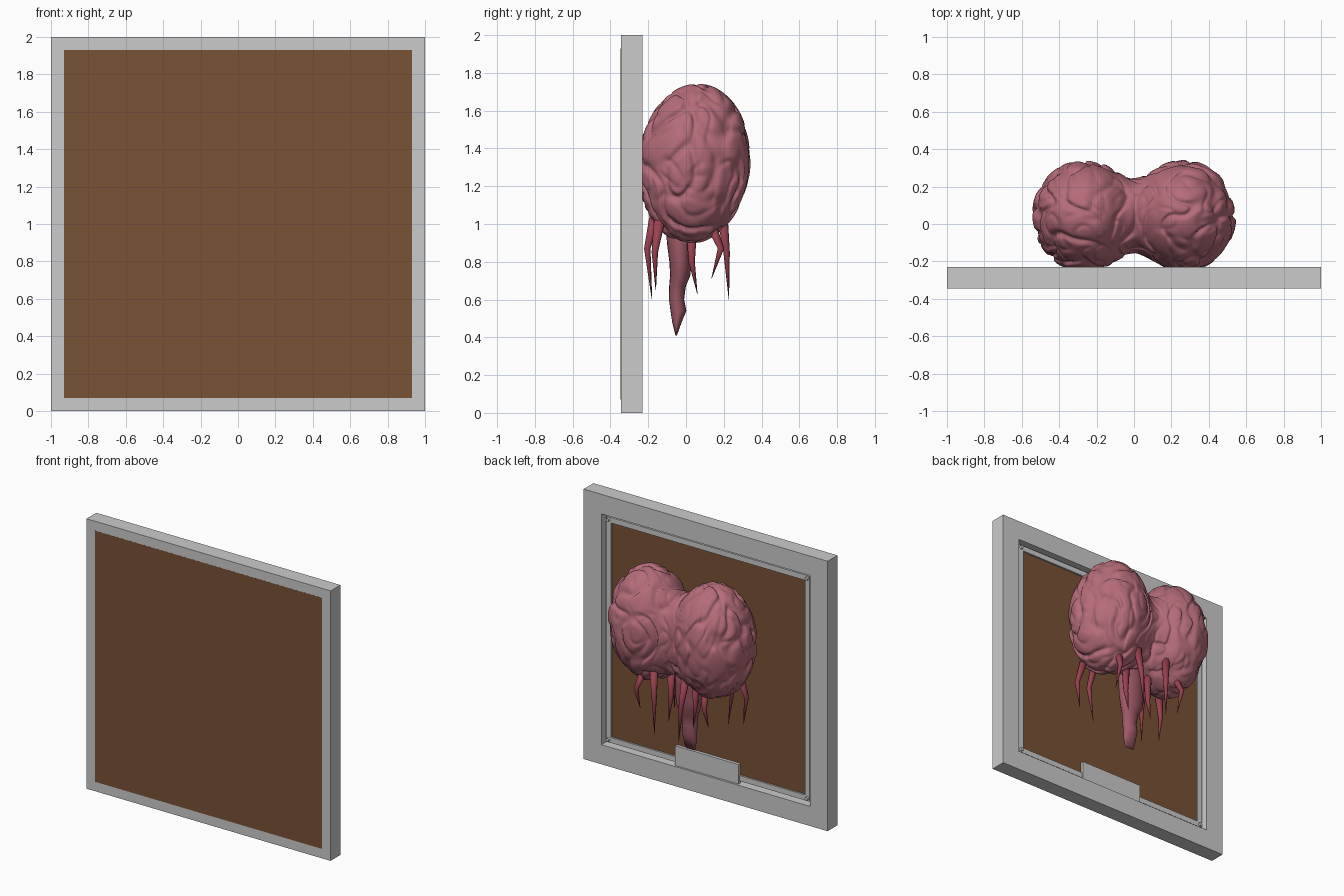
import bpy, bmesh, math
from mathutils import Vector, Matrix, noise

if "Cube" in bpy.data.objects:
    bpy.data.objects.remove(bpy.data.objects["Cube"])


def material(name, rgb):
    m = bpy.data.materials.new(name)
    m.diffuse_color = (*rgb, 1)
    m.use_nodes = True
    m.node_tree.nodes["Principled BSDF"].inputs["Base Color"].default_value = m.diffuse_color
    return m


brown = material("brown_board", (0.19, 0.085, 0.036))
pink = material("pink_tissue", (0.46, 0.15, 0.19))
dark_pink = material("stem_tissue", (0.34, 0.10, 0.13))
red = material("red_nerve", (0.32, 0.055, 0.08))


def finish(name, bm, mat=None, smooth=False):
    bmesh.ops.recalc_face_normals(bm, faces=bm.faces)
    me = bpy.data.meshes.new(name)
    bm.to_mesh(me)
    bm.free()
    ob = bpy.data.objects.new(name, me)
    bpy.context.collection.objects.link(ob)
    if mat:
        me.materials.append(mat)
    if smooth:
        me.shade_smooth()
    return ob


def box(name, lo, hi, mat=None):
    bm = bmesh.new()
    lo, hi = Vector(lo), Vector(hi)
    bmesh.ops.create_cube(bm, size=1, matrix=Matrix.Translation((lo + hi) / 2) @ Matrix.Diagonal((*(hi - lo), 1)))
    return finish(name, bm, mat)


def square_ring(name, outer, inner, y0, y1):
    """Square frame; outer and inner are insets from the 2 x 2 outline."""
    bm = bmesh.new()
    loops = []
    for inset, y in ((outer, y0), (outer, y1), (inner, y1), (inner, y0)):
        h = 1 - inset
        loops.append([bm.verts.new((sx * h, y, 1 + sz * h)) for sx, sz in ((-1, -1), (1, -1), (1, 1), (-1, 1))])
    for i in range(4):
        a, b = loops[i], loops[(i + 1) % 4]
        for j in range(4):
            k = (j + 1) % 4
            bm.faces.new((a[j], a[k], b[k], b[j]))
    return finish(name, bm)


def tube(name, rings, sides, mat):
    """Horizontal elliptical rings (x, y, z, rx, ry) joined into a closed tube."""
    bm = bmesh.new()
    loops = []
    for x, y, z, rx, ry in rings:
        loops.append([bm.verts.new((x + rx * math.cos(t), y + ry * math.sin(t), z))
                      for t in (2 * math.pi * i / sides for i in range(sides))])
    for a, b in zip(loops, loops[1:]):
        for j in range(sides):
            k = (j + 1) % sides
            bm.faces.new((a[j], a[k], b[k], b[j]))
    bm.faces.new(loops[0])
    bm.faces.new(loops[-1])
    return finish(name, bm, mat, True)


# Frame, thin front board with a raised back pad, inner moulding and plaque
square_ring("frame", 0, 0.145, -0.345, -0.23)
box("board", (-0.93, -0.3455, 0.07), (0.93, -0.33, 1.93), brown)
box("board_pad", (-0.80, -0.332, 0.20), (0.80, -0.268, 1.80), brown)
square_ring("inner_moulding", 0.165, 0.205, -0.335, -0.255)
box("plaque", (-0.26, -0.268, 0.14), (0.26, -0.245, 0.29))

# Corner studs on the moulding
for sx in (-1, 1):
    for sz in (-1, 1):
        bm = bmesh.new()
        bmesh.ops.create_cone(bm, cap_ends=True, segments=12, radius1=0.015, radius2=0.012, depth=0.015,
                              matrix=Matrix.Translation((sx * 0.815, -0.25, 1 + sz * 0.815)) @ Matrix.Rotation(-math.pi / 2, 4, 'X'))
        finish("corner_stud", bm)

# Two-lobed wrinkled brain: blended ellipsoids found along rays from the centre
CENTRE = Vector((0, 0.043, 1.32))
LX, RX, RY, RZ, TILT = 0.262, 0.281, 0.296, 0.42, 0.045


def field(p):
    y = (p.y - TILT * p.z) / RY
    yz = y * y + (p.z / RZ) ** 2
    a = math.sqrt(((p.x - LX) / RX) ** 2 + yz) - 1
    b = math.sqrt(((p.x + LX) / RX) ** 2 + yz) - 1
    blend = 0.6 + 0.9 * min(max(-p.z, 0), 0.35)      # lobes merge more underneath
    h = max(blend - abs(a - b), 0) / blend
    return min(a, b) - h * h * blend / 4


def groove(p):
    q = p + noise.noise_vector(p * 4.0) * 0.06
    q = Vector((q.x * 7.0, q.y * 7.0, q.z * 4.2))
    n = noise.noise(q)
    m = noise.noise(q * 1.5 + Vector((7, 3, 5)))
    return -0.021 * math.exp(-(n / 0.15) ** 2) - 0.008 * math.exp(-(m / 0.16) ** 2) + 0.004


bm = bmesh.new()
bmesh.ops.create_icosphere(bm, subdivisions=7, radius=1)
for v in bm.verts:
    d = v.co.normalized()
    lo, hi = 0.05, 0.8
    for _ in range(14):
        mid = (lo + hi) / 2
        if field(d * mid) < 0:
            lo = mid
        else:
            hi = mid
    v.co = CENTRE + d * (lo + groove(d * lo))
finish("brain", bm, pink, True)

# Brain stem with a slanted tip
tube("brain_stem", [(0, -0.03, 1.05, 0.1, 0.08), (0, -0.035, 0.9, 0.1, 0.066), (0, -0.03, 0.8, 0.1, 0.058),
                    (0, -0.03, 0.73, 0.09, 0.054), (0, -0.045, 0.67, 0.062, 0.044), (0, -0.05, 0.6, 0.055, 0.04),
                    (0, -0.04, 0.54, 0.055, 0.042), (0, -0.048, 0.48, 0.052, 0.025), (0, -0.052, 0.41, 0.04, 0.004)],
     20, dark_pink)

# Bent hanging nerves, mirrored left and right
NERVES = [((0.13, 0.19, 1.06), (0.11, 0.215, 0.85), (0.10, 0.227, 0.60)),
          ((0.25, 0.13, 1.00), (0.28, 0.185, 0.87), (0.28, 0.135, 0.71)),
          ((0.10, 0.03, 1.00), (0.10, 0.03, 0.80), (0.10, 0.06, 0.63)),
          ((0.22, -0.16, 1.06), (0.24, -0.205, 0.87), (0.22, -0.18, 0.60)),
          ((0.34, -0.14, 1.02), (0.38, -0.165, 0.85), (0.36, -0.16, 0.65))]
for s in (-1, 1):
    for path in NERVES:
        tube("nerve", [(s * x, y, z, r, r) for (x, y, z), r in zip(path, (0.03, 0.017, 0.001))], 8, red)
